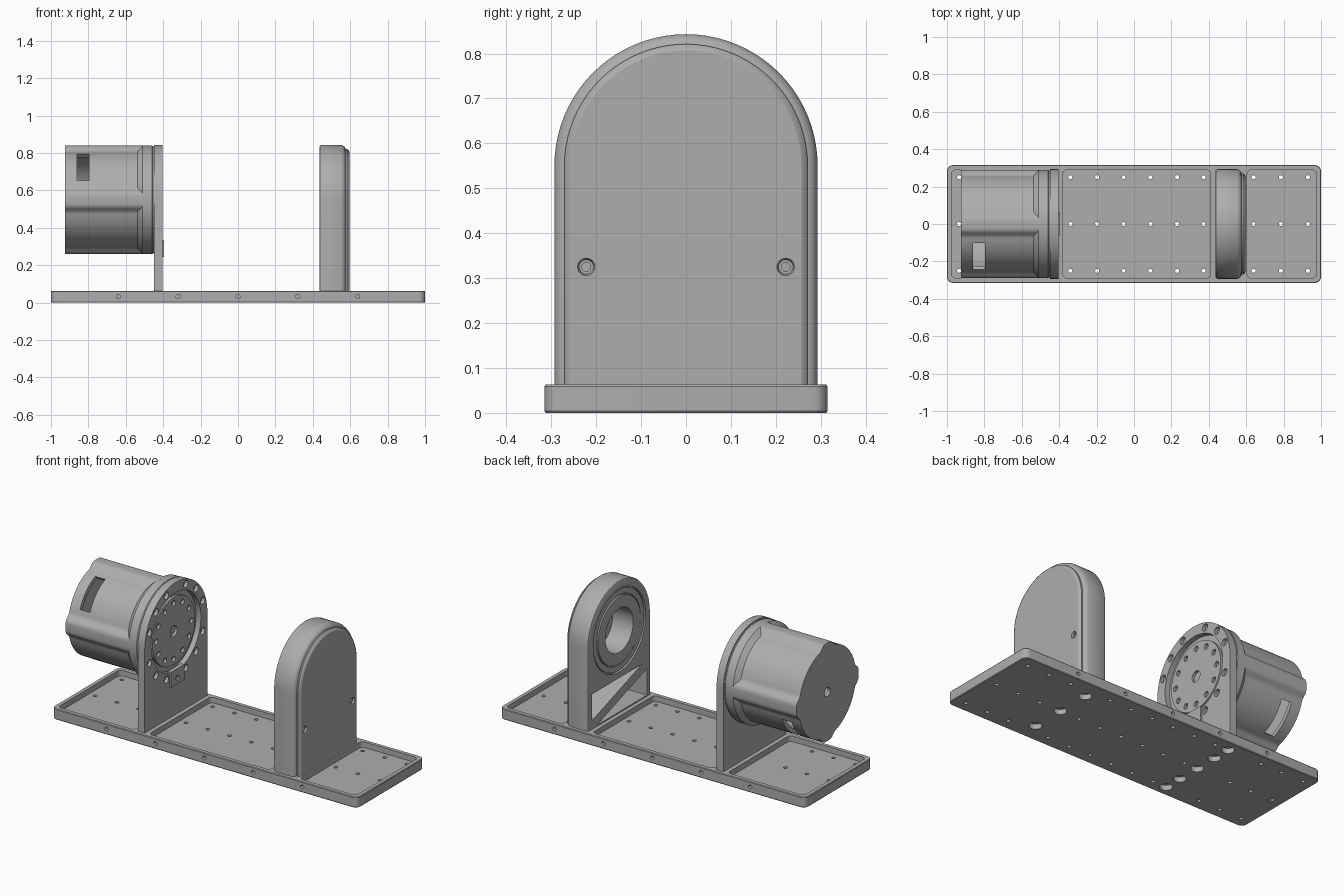
import bpy, bmesh
from math import sin, cos, pi, radians
from mathutils import Vector

cube = bpy.data.objects.get("Cube")
if cube:
    bpy.data.objects.remove(cube)

grey = bpy.data.materials.new("machined_grey")
grey.use_nodes = True
COLOUR = (0.42, 0.42, 0.42, 1)
grey.diffuse_color = COLOUR
grey.node_tree.nodes["Principled BSDF"].inputs["Base Color"].default_value = COLOUR

AXIS_Z = 0.55      # height of the rotation axis
ARCH_R = 0.293     # radius of the upright tops


# Outlines
def circle(r, cu=0, cv=0, n=48):
    return [(cu + r * cos(2 * pi * i / n), cv + r * sin(2 * pi * i / n)) for i in range(n)]


def ring(r):
    return circle(r, 0, AXIS_Z, 72)


def arch(inset=0.0, bottom=0.06, n=40):
    r = ARCH_R - inset
    top = [(r * cos(pi * i / n), AXIS_Z + r * sin(pi * i / n)) for i in range(n + 1)]
    return top + [(-r, bottom), (r, bottom)]


def rounded_rect(x0, x1, y, r, n=6):
    pts = []
    for k, (cx, cy) in enumerate([(x1 - r, y - r), (x0 + r, y - r), (x0 + r, r - y), (x1 - r, r - y)]):
        for i in range(n + 1):
            a = (k + i / n) * pi / 2
            pts.append((cx + r * cos(a), cy + r * sin(a)))
    return pts


def lobed(base, lobe, n=160):
    pts = []
    for i in range(n):
        a = 2 * pi * i / n
        d = abs((a + pi / 4) % (pi / 2) - pi / 4)      # angle to nearest lobe
        t = min(max((0.27 - d) / 0.17, 0), 1)
        r = base + (lobe - base) * t * t * (3 - 2 * t)
        pts.append((r * cos(a), AXIS_Z + r * sin(a)))
    return pts


# Solids
def add_loft(bm, sections, axis, closed=False):
    place = {"x": lambda u, v, w: (w, u, v), "y": lambda u, v, w: (u, w, v),
             "z": lambda u, v, w: (u, v, w)}[axis]
    rows = [[bm.verts.new(place(u, v, w)) for u, v in pts] for w, pts in sections]
    n = len(rows[0])
    pairs = list(zip(rows, rows[1:])) + ([(rows[-1], rows[0])] if closed else [])
    for a, b in pairs:
        for i in range(n):
            j = (i + 1) % n
            bm.faces.new((a[i], a[j], b[j], b[i]))
    if not closed:
        bm.faces.new(rows[0][::-1])
        bm.faces.new(rows[-1])


def solid(name, *lofts, axis="x", closed=False):
    bm = bmesh.new()
    for sections in lofts:
        add_loft(bm, sections, axis, closed)
    bmesh.ops.recalc_face_normals(bm, faces=bm.faces)
    mesh = bpy.data.meshes.new(name)
    bm.to_mesh(mesh)
    bm.free()
    mesh.materials.append(grey)
    obj = bpy.data.objects.new(name, mesh)
    bpy.context.collection.objects.link(obj)
    return obj


def prism(pts, lo, hi):
    return [(lo, pts), (hi, pts)]


def activate(obj):
    bpy.ops.object.select_all(action="DESELECT")
    obj.select_set(True)
    bpy.context.view_layer.objects.active = obj


def cut(target, *lofts, axis="x"):
    cutter = solid("cutter", *lofts, axis=axis)
    cutter.hide_render = True
    mod = target.modifiers.new("cut", "BOOLEAN")
    mod.operation, mod.solver, mod.object = "DIFFERENCE", "EXACT", cutter
    activate(target)
    bpy.ops.object.modifier_apply(modifier=mod.name)
    bpy.data.objects.remove(cutter)


def smooth(*objs):
    for obj in objs:
        activate(obj)
        bpy.ops.object.shade_smooth_by_angle(angle=radians(28))


def tube(name, r0, r1, x0, x1):
    return solid(name, [(x0, ring(r0)), (x0, ring(r1)), (x1, ring(r1)), (x1, ring(r0))], closed=True)


# Base plate with three pockets
base = solid("base_plate", [(0, rounded_rect(-0.997, 0.997, 0.312, 0.03)),
                            (0.004, rounded_rect(-1, 1, 0.315, 0.033)),
                            (0.059, rounded_rect(-1, 1, 0.315, 0.033)),
                            (0.063, rounded_rect(-0.997, 0.997, 0.312, 0.03))], axis="z")
pockets = [(-0.975, -0.475), (-0.38, 0.41), (0.605, 0.975)]
cut(base, *[prism(rounded_rect(a, b, 0.29, 0.025), 0.03, 0.1) for a, b in pockets], axis="z")

# Mounting holes through the pockets, side holes, counterbores below
columns = [-0.935, -0.79, -0.65] + [-0.34 + 0.1425 * i for i in range(6)] + [0.64, 0.785, 0.93]
cut(base, *[prism(circle(0.011, x, y, 16), -0.1, 0.2) for x in columns for y in (-0.25, 0, 0.25)], axis="z")
for side in (-1, 1):
    cut(base, *[prism(circle(0.011, 0.32 * i, 0.033, 16), side * 0.295, side * 0.4)
                for i in range(-2, 3)], axis="y")
bolts = [(-0.427, y) for y in (-0.25, -0.14, 0, 0.14, 0.25)] + [(0.5, y) for y in (-0.2, 0, 0.2)]
cut(base, *[prism(circle(0.034, x, y, 24), -0.1, 0.03) for x, y in bolts], axis="z")
cut(base, *[prism(circle(0.018, x, y, 20), 0.02, 0.05) for x, y in bolts], axis="z")

# Motor bracket plate with bolt circle
bracket = solid("motor_bracket", prism(arch(), -0.45, -0.405))
cut(bracket, prism(ring(0.232), -0.6, -0.3))
angles = [radians(90 * q + 45 + d) for q in range(4) for d in (-25, 0, 25)]
cut(bracket, *[prism(circle(0.021, 0.264 * cos(a), AXIS_Z + 0.264 * sin(a), 20), -0.425, -0.3)
               for a in angles])

# Sensor block under the motor face
block = solid("sensor_block", prism([(-0.06, 0.245), (0.065, 0.245), (0.065, 0.335), (-0.06, 0.335)],
                                    -0.42, -0.395))
cut(block, prism(circle(0.015, 0, 0.28, 20), -0.41, -0.3))

# Motor flange and rotor
flange = solid("motor_flange", [(-0.55, ring(0.255)), (-0.51, ring(0.29)), (-0.46, ring(0.29)),
                                (-0.455, ring(0.286)), (-0.45, ring(0.286)), (-0.45, ring(0.231)),
                                (-0.435, ring(0.231))])
rotor = solid("rotor", prism(ring(0.2), -0.45, -0.42))
cut(rotor, prism(circle(0.032, 0, AXIS_Z), -0.44, -0.3),
    *[prism(circle(0.016, 0.165 * cos(k * pi / 6), AXIS_Z + 0.165 * sin(k * pi / 6), 16), -0.435, -0.3)
      for k in range(12)])

# Hollow lobed motor shell with two opposite windows and a rear hole
shell = solid("motor_shell", prism(lobed(0.265, 0.29), -0.925, -0.5))
cut(shell, prism(ring(0.24), -0.905, -0.4))
cut(shell, prism(circle(0.026, 0, AXIS_Z, 32), -1.0, -0.8))
for side in (-1, 1):
    diag = Vector((side, -side)) / 2 ** 0.5      # outward direction of the window
    along = Vector((-diag.y, diag.x))
    corners = [diag * r + along * s for r, s in ((0.15, -0.1), (0.35, -0.1), (0.35, 0.1), (0.15, 0.1))]
    cut(shell, prism([(c.x, AXIS_Z + c.y) for c in corners], -0.862, -0.797))

# Idler housing with bearing seat and triangular pockets
housing = solid("idler_housing", [(0.435, arch(0.012)), (0.439, arch(0.004)), (0.447, arch()),
                                  (0.552, arch()), (0.564, arch(0.005)), (0.572, arch(0.013)),
                                  (0.575, arch(0.022))])
cut(housing, prism(ring(0.245), 0.4, 0.45))
cut(housing, prism(ring(0.13), 0.4, 0.57))
triangles = [[(0.255, 0.115), (0.255, 0.27), (-0.21, 0.27)], [(0.21, 0.07), (-0.255, 0.07), (-0.255, 0.225)]]
cut(housing, *[prism(t, 0.4, 0.565) for t in triangles])
outer_race = tube("bearing_outer_race", 0.205, 0.238, 0.44, 0.455)
inner_race = tube("bearing_inner_race", 0.13, 0.198, 0.436, 0.455)

# Cover panel with two countersunk screw holes
cover = solid("cover_panel", [(0.57, arch(0.022)), (0.583, arch(0.022)), (0.59, arch(0.027)),
                              (0.595, arch(0.036))])
for y in (-0.222, 0.222):
    cut(cover, [(0.575, circle(0.01, y, 0.325, 24)), (0.584, circle(0.01, y, 0.325, 24)),
                (0.584, circle(0.016, y, 0.325, 24)), (0.6, circle(0.021, y, 0.325, 24))])

smooth(base, bracket, block, flange, rotor, shell, housing, outer_race, inner_race, cover)
